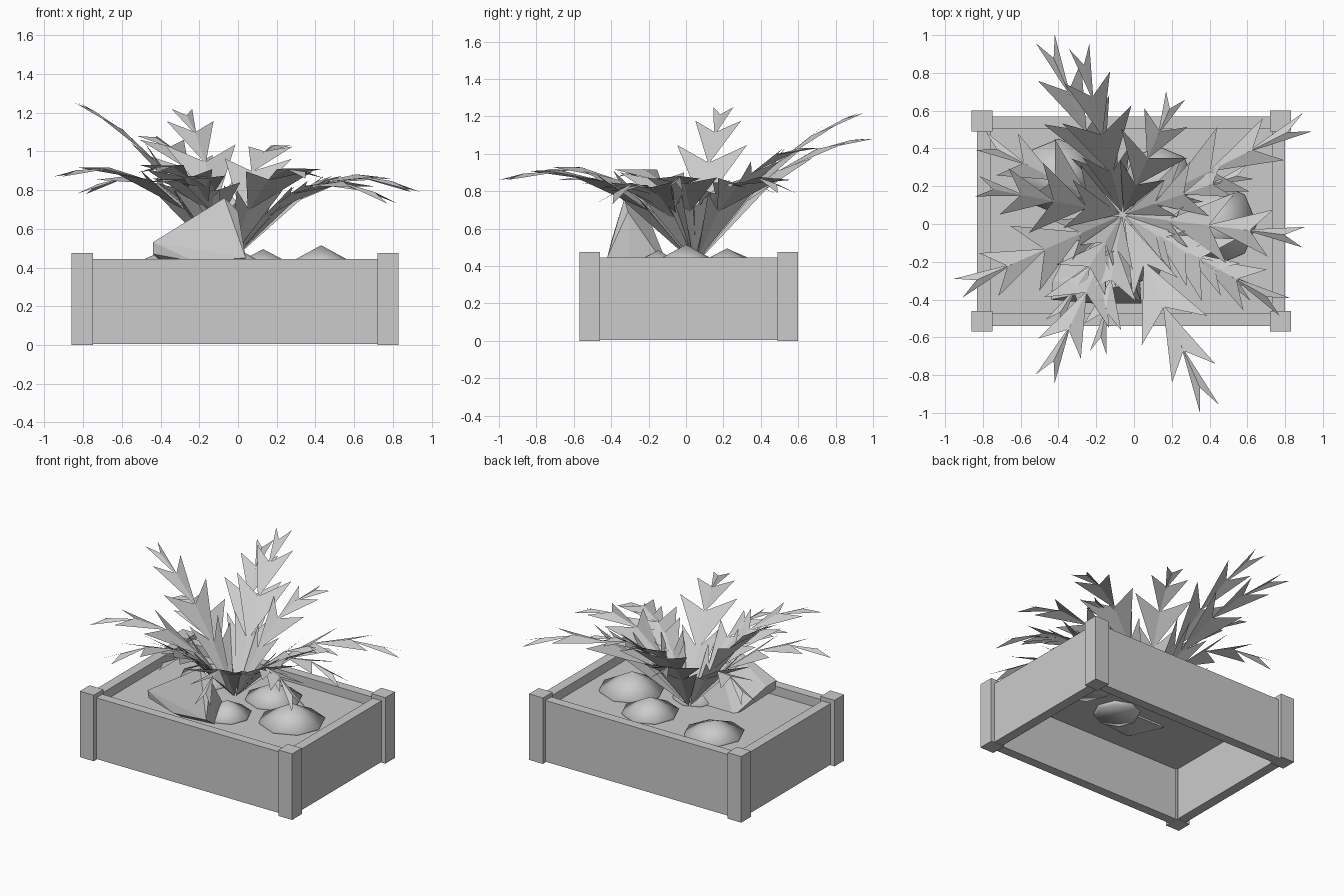
import bpy, bmesh
from math import cos, sin, tau
from mathutils import Vector

if "Cube" in bpy.data.objects:
    bpy.data.objects.remove(bpy.data.objects["Cube"])


def mesh_object(name, bm):
    me = bpy.data.meshes.new(name)
    bm.to_mesh(me)
    bm.free()
    ob = bpy.data.objects.new(name, me)
    bpy.context.collection.objects.link(ob)
    return ob


def box(name, lo, hi):
    lo, hi = Vector(lo), Vector(hi)
    bm = bmesh.new()
    bmesh.ops.create_cube(bm, size=1)
    for v in bm.verts:
        v.co = (lo + hi) / 2 + v.co * (hi - lo)
    return mesh_object(name, bm)


# Planter: bottomless frame of four walls, with taller corner posts
CX, CY = -0.015, 0.015
for s, side in ((-1, "a"), (1, "b")):
    y0, y1 = sorted((CY + s * 0.555, CY + s * 0.487))
    box("long_wall_" + side, (CX - 0.815, y0, 0.005), (CX + 0.815, y1, 0.445))
    x0, x1 = sorted((CX + s * 0.815, CX + s * 0.745))
    box("short_wall_" + side, (x0, CY - 0.487, 0.005), (x1, CY + 0.487, 0.445))
    for r in (-1, 1):
        px, py = CX + s * 0.79, CY + r * 0.53
        box("corner_post", (px - 0.055, py - 0.055, 0), (px + 0.055, py + 0.055, 0.475))

# Soil: single sheet just below the rim
bm = bmesh.new()
bmesh.ops.create_grid(bm, x_segments=1, y_segments=1, size=1)
for v in bm.verts:
    v.co = (CX + v.co.x * 0.745, CY + v.co.y * 0.487, 0.38)
mesh_object("soil", bm)

# Low mounds: shallow smooth cones, slightly sunk in the soil
for x, y, r, top in ((0.43, 0.0, 0.22, 0.515), (0.13, 0.22, 0.19, 0.495),
                     (0.02, -0.15, 0.16, 0.485), (-0.40, 0.25, 0.20, 0.48)):
    bm = bmesh.new()
    peak = bm.verts.new((x, y, top))
    rim, foot = ([bm.verts.new((x + k * r * cos(tau * i / 8), y + k * r * sin(tau * i / 8), z))
                  for i in range(8)] for k, z in ((1, 0.395), (0.9, 0.355)))
    for i in range(8):
        j = (i + 1) % 8
        bm.faces.new((rim[i], rim[j], peak))
        bm.faces.new((foot[i], foot[j], rim[j], rim[i]))
    bm.faces.new(foot[::-1])
    for f in bm.faces:
        f.smooth = True
    mesh_object("mound", bm)

# Angular rock leaning near the front
bm = bmesh.new()
for p in ((-0.44, -0.40, 0.53), (-0.44, -0.39, 0.47), (-0.43, -0.30, 0.52),
          (-0.07, -0.33, 0.76), (0.0, -0.31, 0.69), (0.04, -0.42, 0.45),
          (-0.22, -0.42, 0.43), (-0.20, -0.30, 0.35), (0.03, -0.30, 0.37),
          (-0.12, -0.20, 0.66), (-0.32, -0.08, 0.36), (-0.03, -0.08, 0.36)):
    bm.verts.new(p)
bmesh.ops.convex_hull(bm, input=bm.verts)
bmesh.ops.delete(bm, geom=[v for v in bm.verts if not v.link_faces], context='VERTS')
mesh_object("rock", bm)

# Fronds: arching chains of swallow-tailed leaflets
BASE = Vector((-0.06, 0.05, 0.40))


def frond(tip, width=1.0, arch=1.08):
    tip = Vector(tip)
    ctrl = BASE.lerp(tip, 0.45)
    ctrl.z = arch
    side = (tip - BASE).cross(Vector((0, 0, 1))).normalized() * width

    def at(t):
        return BASE * (1 - t) ** 2 + ctrl * (2 * t * (1 - t)) + tip * t * t

    bm = bmesh.new()
    # each leaflet: start, notch, prong end, half width
    for t0, t1, t2, w in ((0.02, 0.27, 0.40, 0.13), (0.26, 0.50, 0.62, 0.19),
                          (0.49, 0.72, 0.83, 0.125), (0.69, 0.90, 1.0, 0.055)):
        a, n = bm.verts.new(at(t0)), bm.verts.new(at(t1))
        left, right = (bm.verts.new(at(t2) + side * w * k) for k in (-1, 1))
        bm.faces.new((a, right, n))
        bm.faces.new((a, n, left))
    mesh_object("frond", bm)


# Long outer fronds
for tip in ((-0.47, 0.98, 1.08), (-0.29, 0.94, 1.22), (0.22, 0.68, 1.03),
            (-0.83, 0.20, 1.25), (-0.93, -0.34, 0.87), (-0.47, -0.82, 0.89),
            (0.40, -0.98, 0.86), (0.80, -0.44, 0.73), (0.90, -0.07, 0.80),
            (0.92, 0.54, 0.79), (-0.81, 0.44, 0.78)):
    frond(tip)

# Short inner fronds
for tip in ((-0.19, -0.68, 0.86), (-0.43, -0.53, 0.84),
            (0.64, -0.37, 0.80), (0.62, 0.28, 0.82)):
    frond(tip, 0.8, 0.96)
